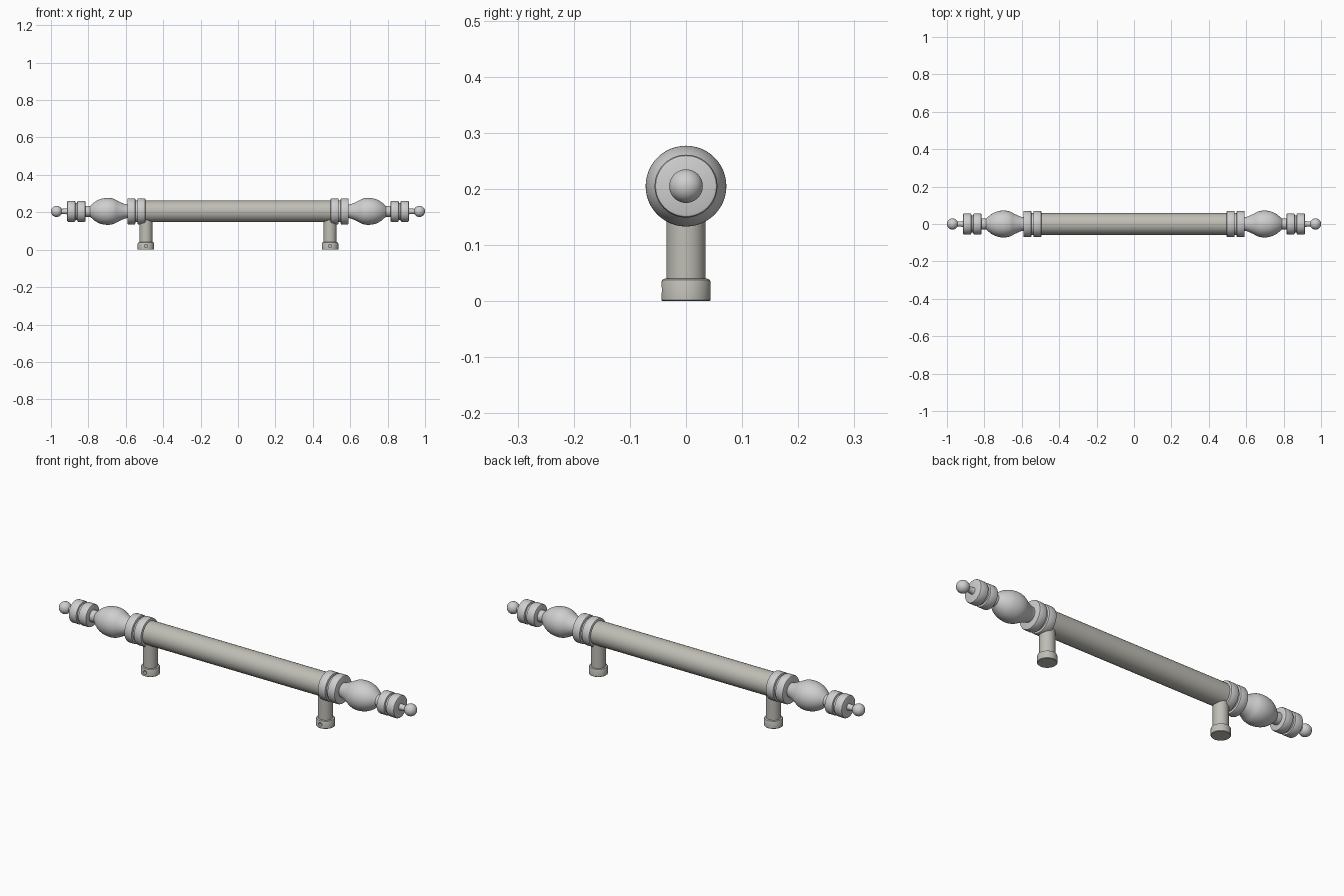
import bpy, bmesh, math
from mathutils import Matrix, Vector

cube = bpy.data.objects.get("Cube")
if cube:
    bpy.data.objects.remove(cube, do_unlink=True)

AXIS_Z = 0.205
POST_X = 0.492


def material(name, rgb):
    m = bpy.data.materials.new(name)
    m.use_nodes = True
    m.diffuse_color = (*rgb, 1)
    m.node_tree.nodes["Principled BSDF"].inputs["Base Color"].default_value = (*rgb, 1)
    return m


warm_metal = material("warm grey metal", (0.52, 0.51, 0.46))
pale_metal = material("pale grey metal", (0.62, 0.62, 0.62))


def smooth(obj):
    bpy.ops.object.select_all(action="DESELECT")
    obj.select_set(True)
    bpy.context.view_layer.objects.active = obj
    bpy.ops.object.shade_smooth_by_angle(angle=math.radians(32))


def lathe(name, profile, mat, matrix, steps=48):
    """Revolve (radius, height) points about local z, then place with matrix."""
    bm = bmesh.new()
    verts = [bm.verts.new((r, 0, h)) for r, h in profile]
    edges = [bm.edges.new(pair) for pair in zip(verts, verts[1:])]
    bmesh.ops.spin(bm, geom=verts + edges, cent=(0, 0, 0), axis=(0, 0, 1),
                   angle=math.tau, steps=steps, use_merge=False)
    bmesh.ops.remove_doubles(bm, verts=bm.verts, dist=0.0002)
    bmesh.ops.transform(bm, matrix=matrix, verts=bm.verts)
    bmesh.ops.recalc_face_normals(bm, faces=bm.faces)
    mesh = bpy.data.meshes.new(name)
    bm.to_mesh(mesh)
    bm.free()
    mesh.materials.append(mat)
    obj = bpy.data.objects.new(name, mesh)
    bpy.context.collection.objects.link(obj)
    smooth(obj)
    return obj


def ring(r, start, end, b=0.006):
    """Outer profile of a ring with softened rims."""
    k = b * 0.3
    return [(r - b, start), (r - k, start + k), (r, start + b),
            (r, end - b), (r - k, end - k), (r - b, end)]


def disc_pair(r, groove, start, end):
    """Two rings joined by a narrow groove."""
    mid = (start + end) / 2
    return ([(0, start)] + ring(r, start, mid - 0.005)
            + [(groove, mid - 0.005), (groove, mid + 0.005)]
            + ring(r, mid + 0.005, end) + [(0, end)])


def curve_through(points, sub=6):
    """Smooth interpolation through a few profile points."""
    out = []
    p = [Vector(q) for q in [points[0]] + points + [points[-1]]]
    for a, b, c, d in zip(p, p[1:], p[2:], p[3:]):
        for i in range(sub):
            t = i / sub
            out.append(0.5 * (2 * b + (c - a) * t + (2 * a - 5 * b + 4 * c - d) * t ** 2
                              + (3 * b - a - 3 * c + d) * t ** 3))
    return [tuple(v) for v in out] + [points[-1]]


# Finial profiles, measured outward along the bar
bulb = [(0, 0.585)] + curve_through([
    (0.036, 0.585), (0.038, 0.602), (0.052, 0.635), (0.067, 0.665), (0.072, 0.698),
    (0.066, 0.735), (0.051, 0.765), (0.032, 0.787)]) + [
    (0.029, 0.79), (0.029, 0.82), (0, 0.82)]
ball_r = 0.03
ball = [(ball_r * math.sin(a), 1 - ball_r - ball_r * math.cos(a))
        for a in (math.radians(28 + 152 * i / 16) for i in range(17))]
tip = [(0, 0.905), (0.02, 0.905), (0.015, 0.918), (0.014, 0.935)] + ball

# Main bar
along_x = Matrix.Translation((0, 0, AXIS_Z)) @ Matrix.Rotation(math.pi / 2, 4, "Y")
lathe("bar", [(0, -0.505), (0.058, -0.505), (0.058, 0.505), (0, 0.505)], warm_metal, along_x)

for side, s in (("left", 1), ("right", -1)):
    # Decorative end
    out = Matrix.Translation((0, 0, AXIS_Z)) @ Matrix.Rotation(s * math.pi / 2, 4, "Y")
    lathe(side + "_collar", disc_pair(0.07, 0.058, 0.495, 0.592), pale_metal, out)
    lathe(side + "_bulb", bulb, pale_metal, out)
    lathe(side + "_end_rings", disc_pair(0.056, 0.046, 0.815, 0.914), pale_metal, out)
    lathe(side + "_tip", tip, pale_metal, out)

    # Standing post and its foot
    base = Matrix.Translation((s * POST_X, 0, 0))
    lathe(side + "_post", [(0, 0.03), (0.035, 0.03), (0.035, AXIS_Z), (0, AXIS_Z)],
          warm_metal, base)
    foot = lathe(side + "_foot", [(0, 0), (0.042, 0), (0.044, 0.002), (0.044, 0.034),
                                  (0.042, 0.038), (0.038, 0.04), (0, 0.04)], warm_metal, base)

    # Set screw hole in the front of the foot
    to_front = Matrix.Translation((s * POST_X, -0.028, 0.02)) @ Matrix.Rotation(math.pi / 2, 4, "X")
    cutter = lathe("hole_cutter", [(0, 0), (0.009, 0), (0.009, 0.04), (0, 0.04)],
                   warm_metal, to_front, 20)
    cutter.hide_render = True
    cut = foot.modifiers.new("hole", "BOOLEAN")
    cut.operation = "DIFFERENCE"
    cut.solver = "EXACT"
    cut.object = cutter
    bpy.context.view_layer.objects.active = foot
    bpy.ops.object.modifier_apply(modifier=cut.name)
    bpy.data.objects.remove(cutter, do_unlink=True)
    smooth(foot)
